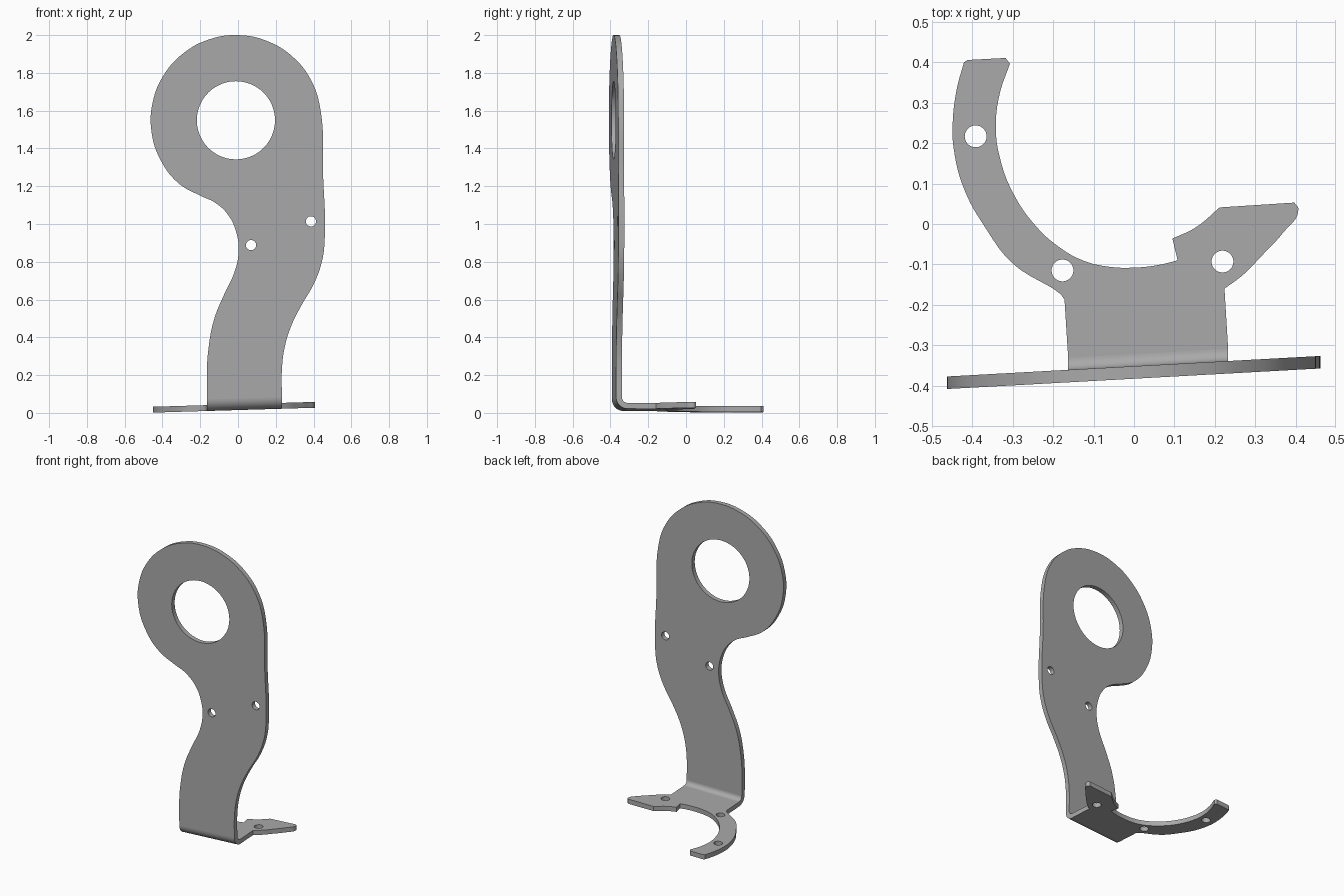
import bpy, bmesh
from math import sin, cos, radians, pi

cube = bpy.data.objects.get("Cube")
if cube:
    bpy.data.objects.remove(cube, do_unlink=True)

steel = bpy.data.materials.new("grey steel")
steel.use_nodes = True
GREY = (0.4, 0.4, 0.4, 1)
steel.diffuse_color = GREY
steel.node_tree.nodes["Principled BSDF"].inputs["Base Color"].default_value = GREY

THICK = 0.031
SKEW_Y, SKEW_Z = 0.055, 0.03      # the bracket stands slightly turned and tilted
FRONT_Y, FLOOR_Z = -0.383, 0.015  # outer faces at x = 0
INNER_R = 0.03                    # inside bend radius
BEND_Y = FRONT_Y + THICK + INNER_R
BEND_Z = FLOOR_Z + THICK + INNER_R


def arc(cx, cy, r, a0, a1, n):
    steps = [radians(a0 + (a1 - a0) * i / n) for i in range(n + 1)]
    return [(cx + r * cos(a), cy + r * sin(a)) for a in steps]


def add_spline(curve, runs):
    """Closed outline; the ends of each run are corners, the rest is smooth."""
    pts = [(p, "VECTOR" if i in (0, len(run) - 1) else "AUTO")
           for run in runs for i, p in enumerate(run)]
    s = curve.splines.new("BEZIER")
    s.bezier_points.add(len(pts) - 1)
    s.use_cyclic_u = True
    s.resolution_u = 6
    for bp, (p, kind) in zip(s.bezier_points, pts):
        bp.co = (p[0], p[1], 0)
        bp.handle_left_type = bp.handle_right_type = kind


def add_hole(curve, x, y, r):
    pts = arc(x, y, r, 0, 360, 48)[:-1]
    s = curve.splines.new("POLY")
    s.points.add(len(pts) - 1)
    s.use_cyclic_u = True
    for sp, p in zip(s.points, pts):
        sp.co = (p[0], p[1], 0, 1)


def finish(bm, name):
    bmesh.ops.remove_doubles(bm, verts=bm.verts, dist=1e-5)
    bmesh.ops.recalc_face_normals(bm, faces=bm.faces)
    mesh = bpy.data.meshes.new(name)
    bm.to_mesh(mesh)
    bm.free()
    mesh.materials.clear()
    mesh.materials.append(steel)
    for f in mesh.polygons:
        f.material_index = 0
    obj = bpy.data.objects.new(name, mesh)
    bpy.context.collection.objects.link(obj)
    bpy.ops.object.select_all(action="DESELECT")
    obj.select_set(True)
    bpy.context.view_layer.objects.active = obj
    bpy.ops.object.shade_smooth_by_angle(angle=radians(30))


def plate(name, runs, holes, place):
    curve = bpy.data.curves.new(name + "_outline", "CURVE")
    curve.dimensions = "2D"
    curve.fill_mode = "BOTH"
    curve.extrude = THICK / 2
    add_spline(curve, runs)
    for h in holes:
        add_hole(curve, *h)
    tmp = bpy.data.objects.new(name + "_outline", curve)
    bpy.context.collection.objects.link(tmp)
    bpy.context.view_layer.update()
    deps = bpy.context.evaluated_depsgraph_get()
    flat = bpy.data.meshes.new_from_object(tmp.evaluated_get(deps))
    bm = bmesh.new()
    bm.from_mesh(flat)
    bpy.data.objects.remove(tmp, do_unlink=True)
    for v in bm.verts:
        v.co = place(*v.co)
    finish(bm, name)


# Upright plate with the large ring at the top
left, right = -0.163, 0.233
ring = arc(-0.011, 1.549, 0.451, 8, 228, 11)
neck = [(-0.2, 1.15), (-0.12, 1.112), (-0.053, 1.049), (-0.01, 0.959),
        (0.003, 0.853), (-0.02, 0.742), (-0.074, 0.626), (-0.127, 0.494),
        (-0.157, 0.335), (-0.165, 0.2), (left, BEND_Z + SKEW_Z * left)]
outer_side = [(right, BEND_Z + SKEW_Z * right), (0.232, 0.22), (0.248, 0.351),
              (0.285, 0.468), (0.338, 0.573), (0.4, 0.68), (0.444, 0.8),
              (0.459, 0.917), (0.45, 1.27)]
plate("upright_plate", [outer_side + ring + neck],
      [(-0.011, 1.549, 0.207), (0.069, 0.888, 0.027), (0.386, 1.014, 0.027)],
      lambda u, v, w: (u, FRONT_Y + THICK / 2 + SKEW_Y * u + w, v))

# Base plate with a curved arm and a pointed tab
arm_outer = [(-0.172, -0.187), (-0.184, -0.172), (-0.3, -0.098), (-0.37, -0.006),
             (-0.42, 0.085), (-0.446, 0.184), (-0.449, 0.246), (-0.439, 0.333),
             (-0.421, 0.4)]
arm_tip = [(-0.412, 0.406), (-0.318, 0.411)]
arm_inner = [(-0.307, 0.397), (-0.333, 0.32), (-0.342, 0.234), (-0.331, 0.16),
             (-0.3, 0.078), (-0.244, -0.004), (-0.184, -0.058), (-0.127, -0.09),
             (-0.068, -0.105), (0, -0.108), (0.063, -0.101), (0.108, -0.09)]
tab_inner = [(0.095, -0.036), (0.152, -0.009), (0.212, 0.041)]
tab_outer = [(0.397, 0.053), (0.407, 0.036), (0.367, -0.024), (0.315, -0.08),
             (0.271, -0.125), (0.224, -0.16)]
foot = [(right, BEND_Y + SKEW_Y * right), (left, BEND_Y + SKEW_Y * left)]
plate("base_plate", [arm_outer, arm_tip, arm_inner, tab_inner, tab_outer, foot],
      [(-0.392, 0.217, 0.027), (-0.177, -0.115, 0.027), (0.219, -0.093, 0.027)],
      lambda u, v, w: (u, v, FLOOR_Z + THICK / 2 + SKEW_Z * u + w))

# Rounded bend joining the two plates
bm = bmesh.new()
rows = []
for i in range(11):
    a = pi + pi / 2 * i / 10
    rows.append([bm.verts.new((x, BEND_Y + SKEW_Y * x + r * cos(a),
                               BEND_Z + SKEW_Z * x + r * sin(a)))
                 for x, r in ((left, INNER_R), (right, INNER_R),
                              (right, INNER_R + THICK), (left, INNER_R + THICK))])
for p, q in zip(rows, rows[1:]):
    for k in range(4):
        j = (k + 1) % 4
        bm.faces.new((p[k], p[j], q[j], q[k]))
finish(bm, "bend")
